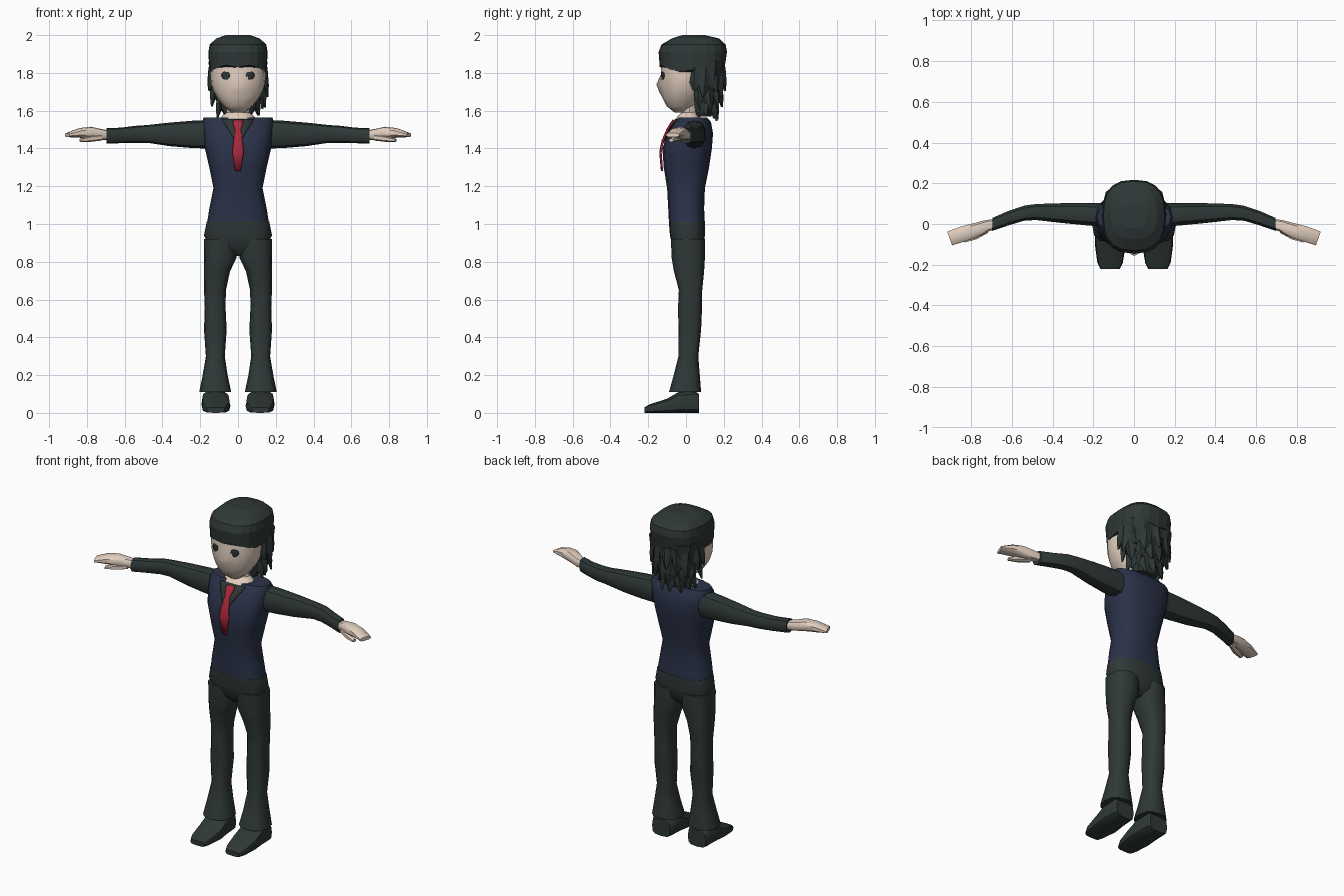
import bpy, bmesh, math, random
from mathutils import Vector, Matrix
from mathutils.bvhtree import BVHTree

random.seed(4)
default = bpy.data.objects.get("Cube")
if default:
    bpy.data.objects.remove(default, do_unlink=True)


def material(name, rgb):
    m = bpy.data.materials.new(name)
    m.use_nodes = True
    m.diffuse_color = (*rgb, 1)
    m.node_tree.nodes["Principled BSDF"].inputs["Base Color"].default_value = (*rgb, 1)
    return m


CHARCOAL = material("charcoal green", (0.028, 0.04, 0.038))
NAVY = material("navy", (0.024, 0.032, 0.066))
SKIN = material("skin", (0.76, 0.62, 0.52))
RED = material("tie red", (0.4, 0.022, 0.043))
EYE = material("eye grey", (0.03, 0.035, 0.035))


def loft(bm, rows, n=12, axis="z", p=2.4, skew=0):
    """Rows are (position on axis, low a, high a, low b, high b)."""
    rings = []
    for t, a0, a1, b0, b1 in rows:
        ring = []
        for i in range(n):
            ang = math.tau * i / n - math.pi / 2
            c, s = math.cos(ang), math.sin(ang)
            da = (a1 - a0) / 2 * math.copysign(abs(c) ** (2 / p), c)
            a = (a0 + a1) / 2 + da
            b = (b0 + b1) / 2 + (b1 - b0) / 2 * math.copysign(abs(s) ** (2 / p), s)
            d = t + skew * da
            co = {"z": (a, b, d), "x": (d, a, b), "y": (a, d, b)}[axis]
            ring.append(bm.verts.new(co))
        rings.append(ring)
    for lo, hi in zip(rings, rings[1:]):
        for i in range(n):
            j = (i + 1) % n
            bm.faces.new((lo[i], lo[j], hi[j], hi[i]))
    bm.faces.new(rings[0][::-1])
    bm.faces.new(rings[-1])
    return rings


def finish(name, bm, mat, angle=40, mirror=False, thick=0):
    bmesh.ops.recalc_face_normals(bm, faces=bm.faces)
    me = bpy.data.meshes.new(name)
    bm.to_mesh(me)
    bm.free()
    me.materials.append(mat)
    ob = bpy.data.objects.new(name, me)
    bpy.context.collection.objects.link(ob)
    if angle:
        bpy.ops.object.select_all(action="DESELECT")
        ob.select_set(True)
        bpy.context.view_layer.objects.active = ob
        bpy.ops.object.shade_smooth_by_angle(angle=math.radians(angle))
    if thick:
        mod = ob.modifiers.new("thickness", "SOLIDIFY")
        mod.thickness, mod.offset = thick, 0
    if mirror:
        ob.modifiers.new("mirror", "MIRROR").use_mirror_merge = False
    return ob


def part(name, mat, rows, angle=40, mirror=False, **kw):
    bm = bmesh.new()
    loft(bm, rows, **kw)
    return finish(name, bm, mat, angle, mirror)


def panel(name, mat, target, rows, cx=0, lift=0.006, thick=0.006, mirror=False):
    """Plate of (height, half width) rows laid on the front of a target."""
    tree = BVHTree.FromPolygons([v.co for v in target.data.vertices],
                                [q.vertices[:] for q in target.data.polygons])
    bm = bmesh.new()
    grid = []
    for z, w in rows:
        line = []
        for k in (-1, -0.5, 0, 0.5, 1):
            hit = tree.ray_cast(Vector((cx + k * w, -1, z)), Vector((0, 1, 0)))[0]
            y = hit.y if hit else -0.04
            line.append(bm.verts.new((cx + k * w, y - lift, z)))
        grid.append(line)
    for u, v in zip(grid, grid[1:]):
        for i in range(4):
            bm.faces.new((u[i], u[i + 1], v[i + 1], v[i]))
    return finish(name, bm, mat, 40, mirror, thick)


# Vest
vest = part("vest", NAVY, [
    (1.0, -.165, .165, -.09, .1), (1.08, -.152, .152, -.094, .096),
    (1.19, -.13, .13, -.1, .1), (1.3, -.152, .152, -.118, .122),
    (1.4, -.175, .175, -.125, .137), (1.48, -.187, .187, -.098, .143),
    (1.54, -.19, .19, -.062, .132), (1.565, -.182, .182, -.04, .11)], n=16, p=2.6)

# Shirt opening and tie
panel("shirt_front", CHARCOAL, vest,
      [(1.555, .085), (1.53, .07), (1.5, .052), (1.47, .034), (1.43, .008)], lift=.005)
panel("tie", RED, vest,
      [(1.55, .024), (1.53, .026), (1.5, .015), (1.44, .023), (1.38, .03), (1.28, .014)],
      lift=.013, thick=.01)

# Trousers
part("trouser_hips", CHARCOAL, [
    (.83, -.06, .06, -.03, .05), (.87, -.15, .15, -.07, .09),
    (.94, -.18, .18, -.085, .1), (1.012, -.166, .166, -.091, .101)], n=16, p=2.6)
part("trouser_legs", CHARCOAL, [
    (.11, .036, .205, -.09, .08), (.2, .055, .187, -.065, .073),
    (.3, .07, .17, -.04, .065), (.44, .06, .18, -.04, .08),
    (.56, .066, .176, -.042, .085), (.65, .064, .18, -.038, .086),
    (.75, .042, .18, -.064, .096), (.82, .008, .18, -.076, .1),
    (.92, .005, .179, -.08, .1)], mirror=True, p=2.6)

# Shoes
part("shoes", CHARCOAL, [
    (-.22, .07, .165, 0, .03), (-.19, .055, .18, 0, .046),
    (-.1, .04, .192, 0, .075), (-.04, .044, .192, 0, .11),
    (.045, .05, .19, 0, .118), (.068, .06, .18, 0, .1)],
    axis="y", p=3.5, mirror=True)

# Sleeves and hands
part("sleeves", CHARCOAL, [
    (.16, -.015, .105, 1.4, 1.55), (.24, -.008, .105, 1.402, 1.547),
    (.36, .004, .104, 1.412, 1.537), (.48, .018, .1, 1.43, 1.524),
    (.54, .014, .092, 1.43, 1.52), (.62, -.01, .065, 1.428, 1.51),
    (.695, -.035, .032, 1.425, 1.508)], axis="x", n=10, skew=-.05, mirror=True)
part("hands", SKIN, [
    (.67, -.02, .026, 1.445, 1.492), (.72, -.036, .02, 1.446, 1.502),
    (.78, -.068, .004, 1.452, 1.515), (.84, -.086, -.012, 1.457, 1.508),
    (.905, -.106, -.036, 1.46, 1.482)],
    axis="x", n=10, p=2.8, skew=.35, mirror=True)
part("thumbs", SKIN, [
    (.72, -.045, -.012, 1.442, 1.475), (.78, -.078, -.038, 1.435, 1.468),
    (.835, -.092, -.066, 1.434, 1.452)], axis="x", n=6, skew=.3, mirror=True)

# Neck
part("neck", SKIN, [
    (1.545, -.105, .105, -.064, .085), (1.57, -.085, .085, -.045, .075),
    (1.59, -.06, .06, -.024, .06), (1.66, -.058, .058, -.02, .06)], p=2)

# Face, with the front edge drawn out into a nose
SIDES = 16
bm = bmesh.new()
rings = loft(bm, [
    (1.59, -.035, .035, -.06, .02), (1.625, -.078, .078, -.104, .05),
    (1.67, -.112, .112, -.118, .08), (1.7, -.128, .128, -.122, .09),
    (1.74, -.142, .142, -.128, .1), (1.79, -.147, .147, -.133, .11),
    (1.88, -.145, .145, -.132, .12)], n=SIDES, p=2.3)
for ring, y in zip(rings[2:5], (-.126, -.142, -.157)):
    ring[0].co.y = y
face = finish("face", bm, SKIN, 50)
panel("eyes", EYE, face, [(1.806, .009), (1.798, .02), (1.782, .022), (1.77, .014), (1.764, .006)],
      cx=.065, lift=.003, thick=.004, mirror=True)

# Hair cap with a ragged lower edge
bm = bmesh.new()
rings = loft(bm, [
    (1.835, -.152, .152, -.139, .205), (1.91, -.157, .157, -.145, .217),
    (1.95, -.15, .15, -.13, .21), (1.982, -.115, .115, -.075, .175),
    (2.0, -.065, .065, -.02, .1)], n=20, p=2.6)
for i, v in enumerate(rings[0]):
    v.co.z += .007 if i % 2 else -.004
    if abs(v.co.x) > .12:
        v.co.z -= .025
finish("hair_cap", bm, CHARCOAL, 0)

# Hair at the back of the head
part("hair_back", CHARCOAL, [
    (1.57, -.07, .07, .05, .135), (1.65, -.115, .115, .04, .165),
    (1.75, -.148, .148, .01, .187), (1.86, -.156, .156, -.03, .21)], angle=0)

# Overlapping locks in tiers around the back and sides
bm = bmesh.new()
for top, length, rx, ry, cy, count, spread in [
        (1.83, .15, .145, .115, .08, 9, 105),
        (1.76, .14, .132, .1, .08, 8, 100),
        (1.68, .12, .1, .07, .085, 7, 100)]:
    for i in range(count):
        t = math.radians(spread * (2 * i / (count - 1) - 1))
        w = random.uniform(.024, .034)
        end = length * random.uniform(.8, 1.15)
        lean = random.uniform(-.02, .02)
        lock = loft(bm, [
            (0, -w, w, -.016, .014), (-end * .6, lean / 2 - w, lean / 2 + w, -.014, .02),
            (-end, lean - .006, lean + .006, .006, .016)], n=4, p=2)
        place = (Matrix.Translation((rx * math.sin(t), cy + ry * math.cos(t), top))
                 @ Matrix.Rotation(-t, 4, "Z"))
        bmesh.ops.transform(bm, matrix=place, verts=[v for r in lock for v in r])
finish("hair_locks", bm, CHARCOAL, 0)
